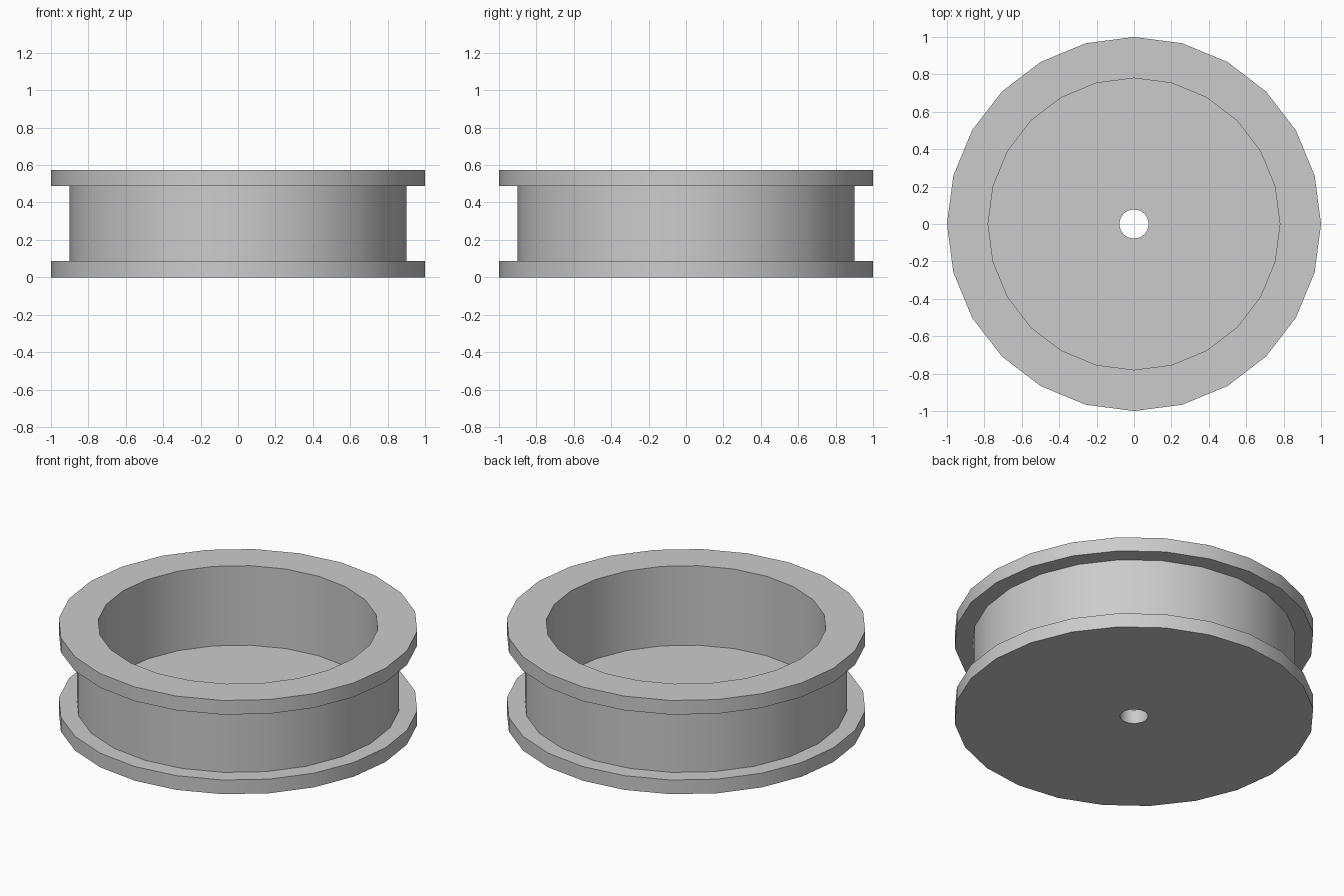
import bpy
import bmesh
from math import cos, sin, pi, radians

SIDES = 24

cube = bpy.data.objects.get("Cube")
if cube:
    bpy.data.objects.remove(cube, do_unlink=True)

grey = bpy.data.materials.new("plain grey")
grey.use_nodes = True
colour = (0.6, 0.6, 0.6, 1)
grey.diffuse_color = colour
grey.node_tree.nodes["Principled BSDF"].inputs["Base Color"].default_value = colour


def lathe(name, profile):
    """Revolve a closed (radius, height) profile around the z axis."""
    bm = bmesh.new()
    rings = []
    for i in range(SIDES):
        a = 2 * pi * i / SIDES
        rings.append([bm.verts.new((r * cos(a), r * sin(a), z)) for r, z in profile])
    n = len(profile)
    for i, ring in enumerate(rings):
        after = rings[(i + 1) % SIDES]
        for j in range(n):
            k = (j + 1) % n
            bm.faces.new((ring[j], after[j], after[k], ring[k]))
    bmesh.ops.recalc_face_normals(bm, faces=bm.faces)
    mesh = bpy.data.meshes.new(name)
    bm.to_mesh(mesh)
    bm.free()
    mesh.materials.append(grey)
    obj = bpy.data.objects.new(name, mesh)
    bpy.context.collection.objects.link(obj)
    bpy.context.view_layer.objects.active = obj
    obj.select_set(True)
    bpy.ops.object.shade_smooth_by_angle(angle=radians(30))
    obj.select_set(False)
    return obj


# Main dimensions
rim, drum, bore, hole = 1.0, 0.9, 0.78, 0.078
height, flange = 0.575, 0.087
upper = height - flange

# One-piece spool: bored floor, lower flange, drum wall and upper flange
lathe("flanged_spool", [
    (hole, 0), (rim, 0), (rim, flange), (drum, flange),
    (drum, upper), (rim, upper), (rim, height), (bore, height),
    (bore, flange), (hole, flange),
])
